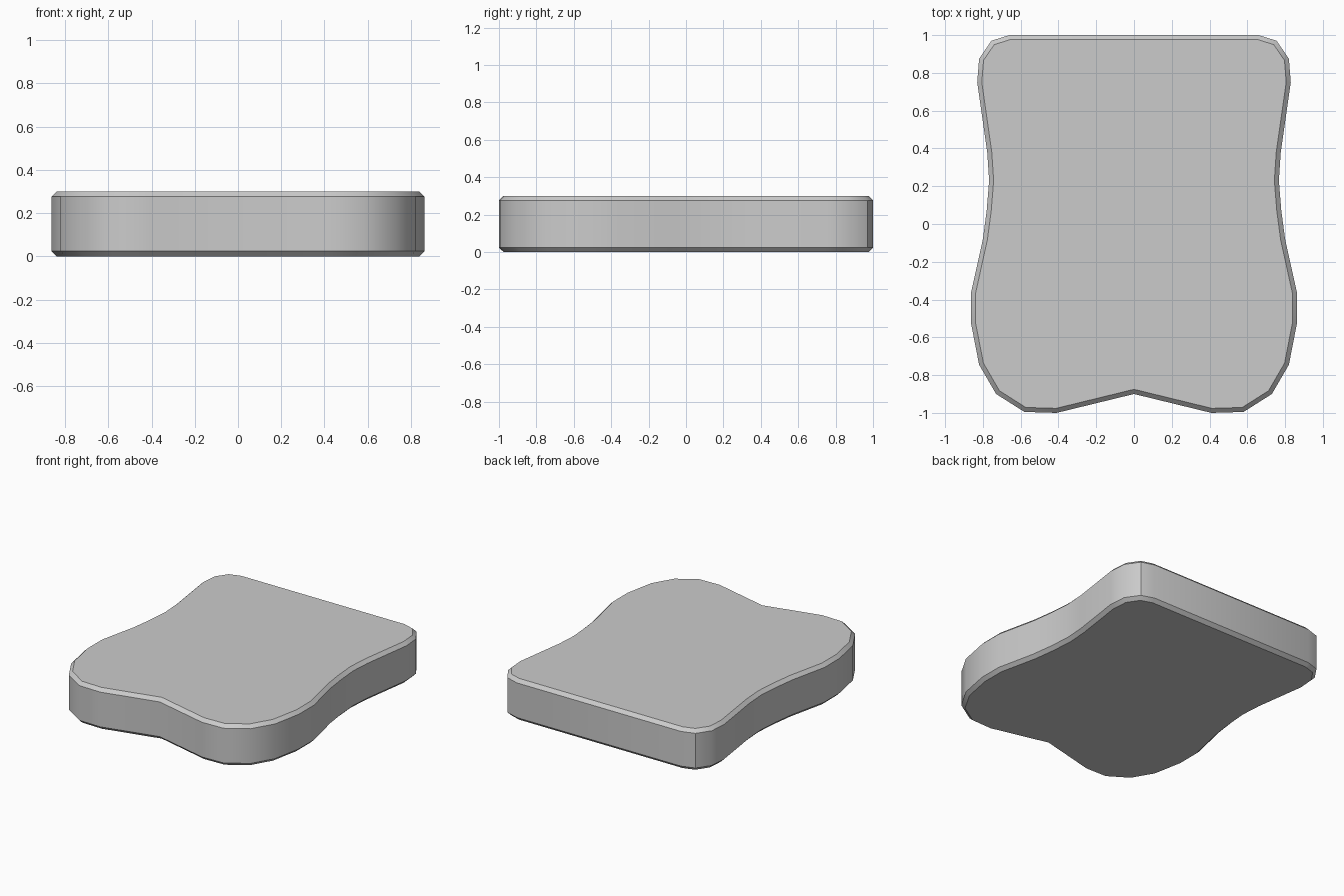
import bpy, bmesh, math

if "Cube" in bpy.data.objects:
    bpy.data.objects.remove(bpy.data.objects["Cube"])

HEIGHT, CHAMFER = 0.30, 0.024

# Right half of the outline, from the front notch round to the back edge
half = [(0.41, -1.0), (0.58, -0.995), (0.73, -0.90), (0.82, -0.745),
        (0.862, -0.53), (0.862, -0.36), (0.80, -0.08), (0.78, 0.07),
        (0.767, 0.23), (0.777, 0.38), (0.83, 0.75), (0.82, 0.875),
        (0.755, 0.97), (0.66, 1.0)]
outline = [(0, -0.90)] + half + [(-x, y) for x, y in reversed(half)]

# Slab: extruded outline with chamfered top and bottom rims
bm = bmesh.new()
base = bm.faces.new([bm.verts.new((x, y, 0)) for x, y in outline])
ext = bmesh.ops.extrude_face_region(bm, geom=[base], use_keep_orig=True)
top = [g for g in ext["geom"] if isinstance(g, bmesh.types.BMVert)]
bmesh.ops.translate(bm, verts=top, vec=(0, 0, HEIGHT))
bmesh.ops.recalc_face_normals(bm, faces=bm.faces[:])
rims = [e for e in bm.edges if abs(e.verts[0].co.z - e.verts[1].co.z) < 1e-5]
bmesh.ops.bevel(bm, geom=rims, offset=CHAMFER, segments=1,
                affect='EDGES', profile=0.5)
bmesh.ops.recalc_face_normals(bm, faces=bm.faces[:])

mesh = bpy.data.meshes.new("contoured_slab")
bm.to_mesh(mesh)
bm.free()
slab = bpy.data.objects.new("contoured_slab", mesh)
bpy.context.collection.objects.link(slab)

# Smooth sides with crisp rims
bpy.context.view_layer.objects.active = slab
slab.select_set(True)
bpy.ops.object.shade_smooth_by_angle(angle=math.radians(35))
